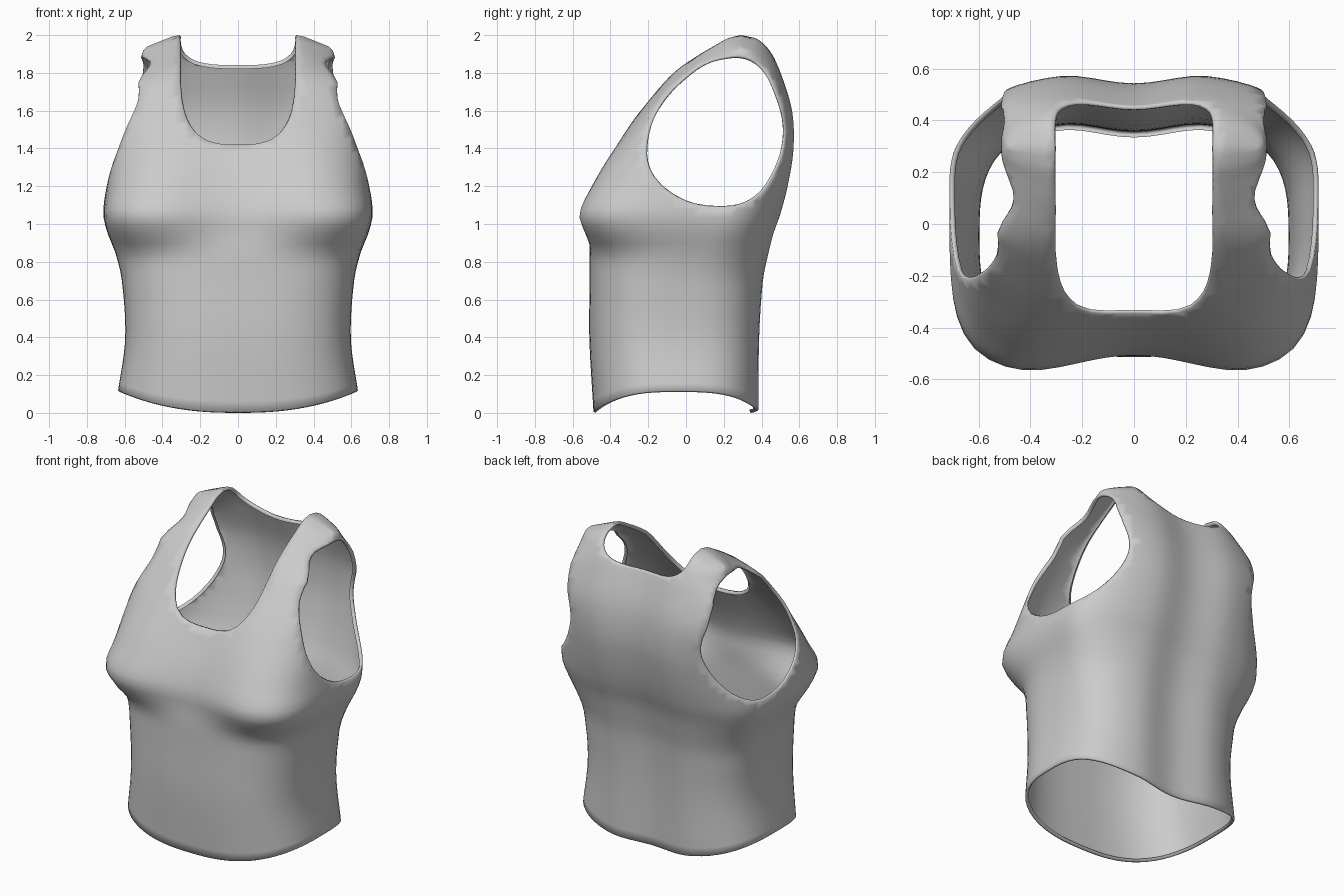
import bpy, bmesh, math
from mathutils import Vector

cube = bpy.data.objects.get("Cube")
if cube:
    bpy.data.objects.remove(cube)

# Torso sections: height, half width, front y, back y, front squareness, centre valley
SECTIONS = [
    (0, .635, -.49, .395, 2.8, 0), (.4, .597, -.512, .4, 2.8, 0),
    (.7, .615, -.51, .42, 2.9, 0), (.85, .65, -.51, .45, 3.2, 0),
    (.95, .69, -.55, .475, 4.2, .045), (1.05, .713, -.58, .512, 4.8, .075),
    (1.2, .7, -.52, .552, 4, .065), (1.4, .69, -.405, .582, 3.2, .05),
    (1.6, .69, -.25, .57, 3, 0), (1.8, .605, -.08, .51, 3, 0),
    (1.9, .53, .06, .465, 3, 0), (1.95, .51, .15, .425, 3, 0),
    (1.985, .5, .22, .37, 3, 0), (2, .48, .29, .29, 3, 0)]
# Armhole radius every 30 degrees, in side projection
ARM_RADII = [.378, .388, .43, .385, .33, .325, .355, .4, .4, .4, .415, .385]
SEGMENTS, ROWS = 80, 52


def hermite(a, b, ma, mb, t):
    return ((2*t**3 - 3*t*t + 1)*a + (t**3 - 2*t*t + t)*ma
            + (3*t*t - 2*t**3)*b + (t**3 - t*t)*mb)


def section(z):
    """Smoothly interpolated section values at height z."""
    last = len(SECTIONS) - 1
    i = max(k for k in range(last) if SECTIONS[k][0] <= z or k == 0)
    p, q = SECTIONS[i], SECTIONS[i + 1]
    o, r = SECTIONS[max(i - 1, 0)], SECTIONS[min(i + 2, last)]
    h = q[0] - p[0]
    t = (z - p[0]) / h
    return [hermite(p[k], q[k], (q[k] - o[k]) / (q[0] - o[0]) * h,
                    (r[k] - p[k]) / (r[0] - p[0]) * h, t) for k in range(1, 6)]


def valley(x, reach):
    return math.cos(min(abs(x) / reach, 1) * math.pi / 2) ** 2


def torso_point(angle, z):
    w, front, back, nf, dip = section(z)
    centre = (front + back) / 2 + .19 * math.exp(-((z - 1.05) / .25) ** 2)
    c, s = math.cos(angle), math.sin(angle)
    n = nf if s < 0 else 2.5 + .6 * min(abs(z - 1.1) / .5, 1)
    r = (abs(c) ** n + abs(s) ** n) ** (-1 / n)
    x = w * r * c
    depth = centre - front if s < 0 else back - centre
    y = centre + depth * r * s
    if s < 0:
        y += dip * valley(x, .48) * min(-s * 2, 1)
    else:
        y -= .04 * valley(x, .3) * min(s * 2, 1) * min(1, (2 - z) * 8)
    # the hem rises at the sides and the shoulders slope outward
    rise = (.006 + .11 * (abs(x) / .63) ** 2.4) * max(0, 1 - z / .4)
    slope = .4 * max(abs(x) - .33, 0) * max(0, (z - 1.75) / .25)
    return Vector((x, y, z + rise - slope))


def arm_hole(p):
    """Positive inside the armholes."""
    dy, dz = p.y - .15, p.z - 1.49
    a = (math.atan2(dz, dy) / math.tau * 12) % 12
    i = int(a) % 12
    o, b, c, d = (ARM_RADII[(i + k) % 12] for k in (-1, 0, 1, 2))
    radius = hermite(b, c, (c - o) / 2, (d - b) / 2, a - int(a))
    return min(radius - math.hypot(dy, dz), (abs(p.x) - .38) * 3)


def neck_hole(p):
    """Positive inside the neck opening, deep at the front and shallow behind."""
    top, drop = (1.85, .43) if p.y < .29 else (2, .16)
    down = max(top - p.z, 0) / drop
    return .31 * (1 - ((abs(p.x) / .31) ** 3 + down ** 3) ** (1 / 3))


def cut_hole(bm, inside):
    """Split the surface along the zero line of a function and drop the inside."""
    value = {v: inside(v.co) for v in bm.verts}
    rim = set()
    # slide vertices that almost touch the line onto it
    for e in bm.edges:
        a, b = sorted(e.verts, key=value.get)
        if value[a] < 0 < value[b]:
            t = value[a] / (value[a] - value[b])
            if t < .35:
                a.co = a.co.lerp(b.co, t)
                value[a] = 0
                rim.add(a)
    for e in list(bm.edges):
        a, b = sorted(e.verts, key=value.get)
        if value[a] < 0 < value[b]:
            t = value[a] / (value[a] - value[b])
            rim.add(bmesh.utils.edge_split(e, a, min(t, .98))[1])
    bmesh.ops.connect_verts(bm, verts=list(rim))
    bmesh.ops.delete(bm, geom=[v for v, f in value.items() if f > 0], context='VERTS')


def roll_edges(bm, inward, outward):
    """Turn the open edges over into a narrow rolled hem."""
    bm.normal_update()
    edges = [e for e in bm.edges if e.is_boundary]
    moves = {}
    for e in edges:
        f = e.link_faces[0]
        mid = (e.verts[0].co + e.verts[1].co) / 2
        out = f.normal.cross(e.verts[1].co - e.verts[0].co).normalized()
        if out.dot(mid - f.calc_center_median()) < 0:
            out.negate()
        for v in e.verts:
            n, o = moves.get(v, (Vector(), Vector()))
            moves[v] = (n + f.normal, o + out)
    shift = {tuple(v.co): out.normalized() * outward - n.normalized() * inward
             for v, (n, out) in moves.items()}
    result = bmesh.ops.extrude_edge_only(bm, edges=edges)
    for v in result["geom"]:
        if isinstance(v, bmesh.types.BMVert):
            v.co += shift[tuple(v.co)]


# Loft the torso, closing it along the shoulder ridge
bm = bmesh.new()
rings = []
for row in range(ROWS + 1):
    z = 2 * (1 - (1 - row / ROWS) ** 1.5)
    rings.append([bm.verts.new(torso_point(math.tau * k / SEGMENTS, z))
                  for k in range(SEGMENTS)])
for low, high in zip(rings, rings[1:]):
    for k in range(SEGMENTS):
        j = (k + 1) % SEGMENTS
        bm.faces.new((low[k], low[j], high[j], high[k]))
bmesh.ops.remove_doubles(bm, verts=bm.verts, dist=.002)

# Openings
cut_hole(bm, arm_hole)
cut_hole(bm, neck_hole)
bmesh.ops.remove_doubles(bm, verts=[v for v in bm.verts if v.is_boundary], dist=.008)

# Rolled hems
roll_edges(bm, .012, .006)
roll_edges(bm, .02, 0)
for v in bm.verts:
    v.co.z = min(max(v.co.z, 0), 2)
for f in bm.faces:
    f.smooth = True

mesh = bpy.data.meshes.new("tank_top")
bm.to_mesh(mesh)
bm.free()
tank_top = bpy.data.objects.new("tank_top", mesh)
bpy.context.collection.objects.link(tank_top)

# Plain grey cloth
cloth = bpy.data.materials.new("grey_cloth")
cloth.use_nodes = True
cloth.diffuse_color = (.6, .6, .6, 1)
cloth.node_tree.nodes["Principled BSDF"].inputs["Base Color"].default_value = (.6, .6, .6, 1)
mesh.materials.append(cloth)
